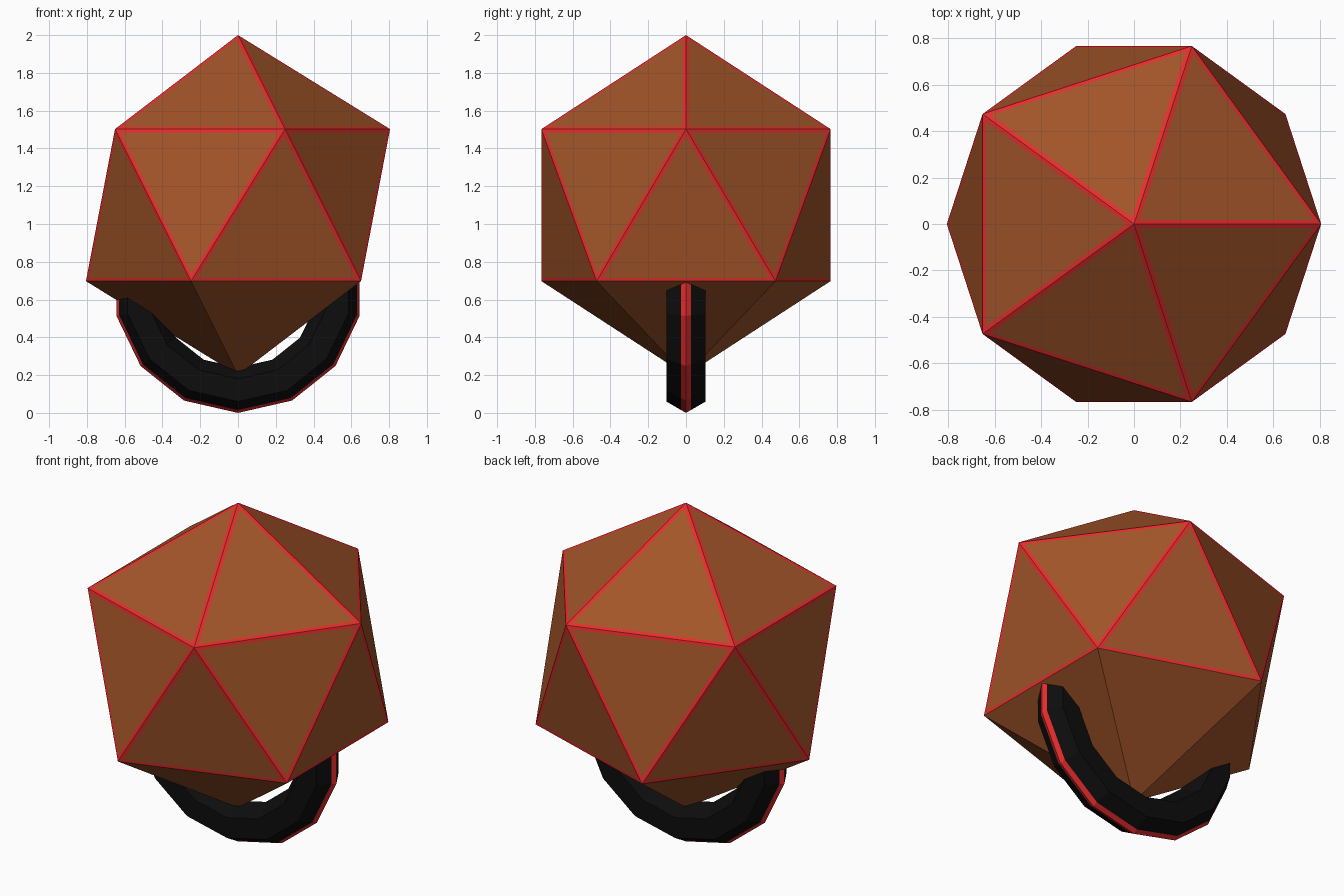
import bpy, bmesh, math
from mathutils import Vector

if "Cube" in bpy.data.objects:
    bpy.data.objects.remove(bpy.data.objects["Cube"])


def material(name, color):
    m = bpy.data.materials.new(name)
    m.diffuse_color = (*color, 1)
    m.use_nodes = True
    m.node_tree.nodes["Principled BSDF"].inputs["Base Color"].default_value = m.diffuse_color
    return m


BROWN = material("brown", (0.36, 0.09, 0.022))
RED = material("red", (0.80, 0.025, 0.025))
BLACK = material("black", (0.004, 0.004, 0.004))


def finish(bm, name, mats):
    bmesh.ops.recalc_face_normals(bm, faces=bm.faces)
    me = bpy.data.meshes.new(name)
    bm.to_mesh(me)
    bm.free()
    for m in mats:
        me.materials.append(m)
    ob = bpy.data.objects.new(name, me)
    bpy.context.collection.objects.link(ob)
    return ob


# Faceted gem: icosahedron standing on a point, red borders on all but the lowest faces
R, CZ = 0.90, 1.10
h, r = R / math.sqrt(5), 2 * R / math.sqrt(5)
bm = bmesh.new()


def ring(z, offset):
    return [bm.verts.new((r * math.cos(math.radians(offset + 72 * i)),
                          r * math.sin(math.radians(offset + 72 * i)), z)) for i in range(5)]


top, bottom = bm.verts.new((0, 0, CZ + R)), bm.verts.new((0, 0, CZ - R))
up, low = ring(CZ + h, 0), ring(CZ - h, 36)
framed = []
for i in range(5):
    j = (i + 1) % 5
    framed.append(bm.faces.new((top, up[i], up[j])))
    framed.append(bm.faces.new((up[i], low[i], up[j])))
    framed.append(bm.faces.new((low[i], low[j], up[j])))
    bm.faces.new((bottom, low[j], low[i]))
bm.normal_update()
border = bmesh.ops.inset_individual(bm, faces=framed, thickness=0.035, depth=0)["faces"]
for f in border:
    f.material_index = 1
finish(bm, "gem_body", [BROWN, RED])

# Ring handle: hexagonal tube bent round 14 steps, red stripe on its outer ridge
MAJOR, MINOR, STEPS = 0.54, 0.12, 14
w, d = MINOR * math.sqrt(3) / 2, MINOR / 2
s = 0.026                                   # half width of the stripe
profile = [(MINOR, 0), (MINOR - s / math.sqrt(3), s), (d, w), (-d, w), (-MINOR, 0),
           (-d, -w), (d, -w), (MINOR - s / math.sqrt(3), -s)]
bm = bmesh.new()
loops = []
for k in range(-4, 5):
    a = 2 * math.pi * k / STEPS
    loops.append([bm.verts.new(((MAJOR + o) * math.sin(a), y,
                                MAJOR + MINOR - (MAJOR + o) * math.cos(a))) for o, y in profile])
n = len(profile)
for a, b in zip(loops, loops[1:]):
    for i in range(n):
        f = bm.faces.new((a[i], a[(i + 1) % n], b[(i + 1) % n], b[i]))
        f.material_index = 1 if i in (0, n - 1) else 0
bm.faces.new(loops[0])
bm.faces.new(loops[-1])
finish(bm, "ring_handle", [BLACK, RED])
